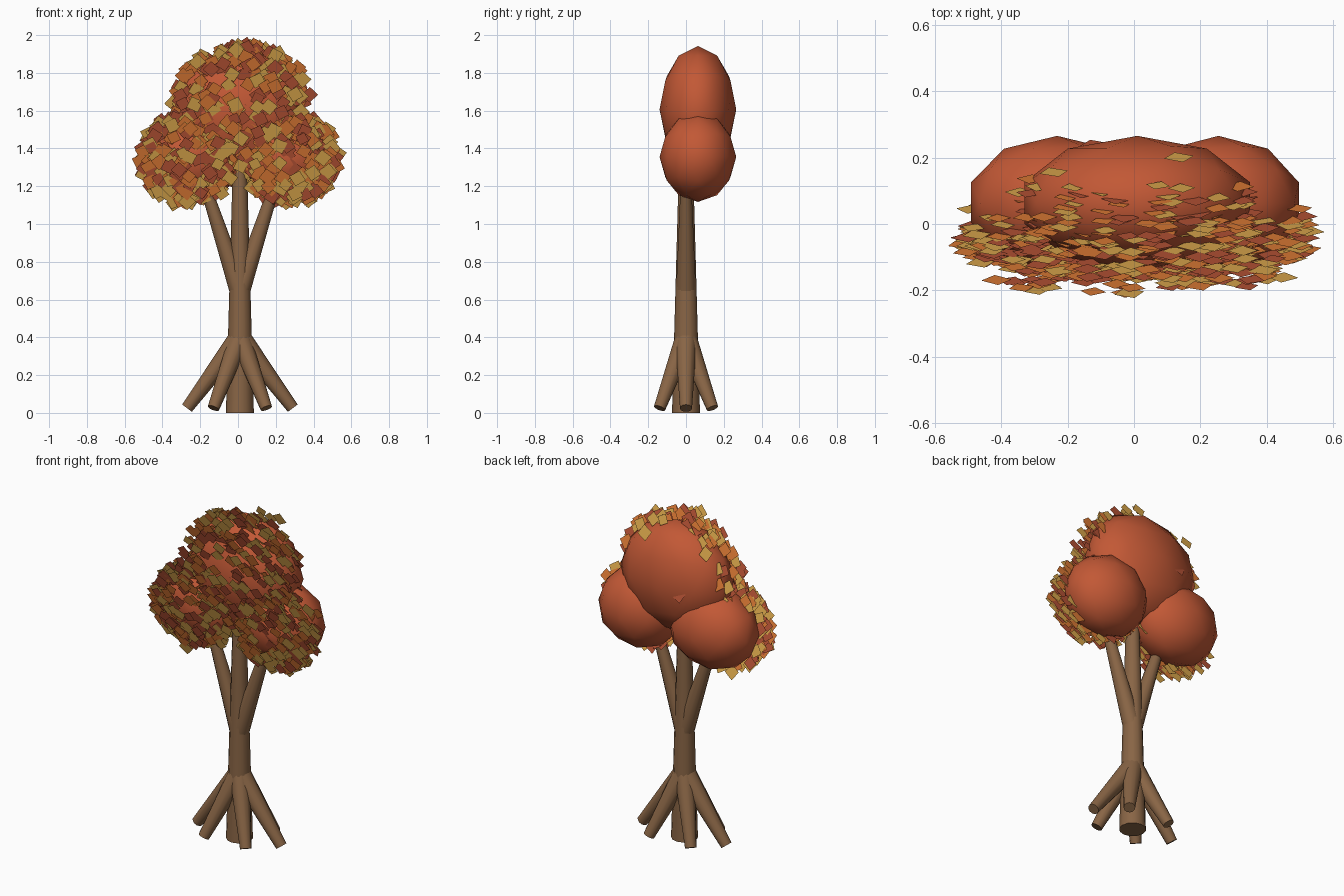
import bpy, bmesh, math, random
from mathutils import Vector, Matrix

if "Cube" in bpy.data.objects:
    bpy.data.objects.remove(bpy.data.objects["Cube"])

random.seed(11)


def material(name, rgb):
    m = bpy.data.materials.new(name)
    m.diffuse_color = (*rgb, 1.0)
    m.use_nodes = True
    m.node_tree.nodes["Principled BSDF"].inputs["Base Color"].default_value = m.diffuse_color
    return m


bark = material("bark brown", (0.250, 0.130, 0.060))
foliage = material("foliage red", (0.540, 0.098, 0.036))
leaf_mats = [
    material("leaf gold", (0.730, 0.400, 0.075)),
    material("leaf orange", (0.740, 0.200, 0.036)),
    material("leaf rust", (0.480, 0.088, 0.036)),
]


def finish(name, mat):
    ob = bpy.context.object
    ob.name = name
    ob.data.materials.append(mat)
    bpy.ops.object.shade_smooth_by_angle(angle=math.radians(40))
    return ob


def limb(name, start, end, r1, r2):
    """Tapered cylinder between two points."""
    a, b = Vector(start), Vector(end)
    bpy.ops.mesh.primitive_cone_add(vertices=12, radius1=r1, radius2=r2,
                                    depth=(b - a).length, location=(a + b) / 2)
    bpy.context.object.rotation_euler = (b - a).to_track_quat('Z', 'Y').to_euler()
    return finish(name, bark)


def blob(name, centre, radii):
    """Faceted ellipsoid of foliage."""
    bpy.ops.mesh.primitive_ico_sphere_add(subdivisions=2, radius=1, location=centre)
    bpy.context.object.scale = radii
    bpy.ops.object.transform_apply(location=False, rotation=False, scale=True)
    return finish(name, foliage)


def leaf_cluster(name, count, centre, radii, rim_range, depth_range, drift, back=0.0):
    """Square leaves, all tipped forward, scattered over the front half of a shell."""
    bm = bmesh.new()
    tilt = Matrix.Rotation(math.radians(19), 3, 'X')
    for _ in range(count):
        ang = random.uniform(0, math.tau)
        depth = random.random()                  # 0 at the rim, 1 at the front
        rim = math.sqrt(1 - depth * depth) * random.uniform(*rim_range)
        toward = 1 if random.random() < back else -1
        pos = Vector(centre) + Vector((
            radii[0] * rim * math.cos(ang),
            toward * radii[1] * depth * random.uniform(*depth_range)
            + random.uniform(*drift) * (1 - 0.7 * depth),
            radii[2] * rim * math.sin(ang)))
        half = random.uniform(0.037, 0.048)
        spin = random.uniform(-0.35, 0.35)
        verts = []
        for k in range(4):
            t = spin + k * math.pi / 2
            verts.append(bm.verts.new(
                pos + tilt @ Vector((half * math.cos(t), 0, half * math.sin(t)))))
        bm.faces.new(verts).material_index = random.randrange(3)
    me = bpy.data.meshes.new(name)
    bm.to_mesh(me)
    bm.free()
    for m in leaf_mats:
        me.materials.append(m)
    bpy.context.collection.objects.link(bpy.data.objects.new(name, me))


# Trunk and two forked branches
X = 0.01
limb("trunk", (X, 0, 0), (X, 0, 1.30), 0.074, 0.038)
for side, label in ((-1, "left"), (1, "right")):
    limb(f"branch_{label}", (X, 0, 0.64), (X + side * 0.19, 0, 1.22), 0.053, 0.028)

# Six splayed roots
for i, (x, y) in enumerate([(-0.28, 0), (0.28, 0), (-0.14, -0.14),
                            (0.14, -0.14), (-0.14, 0.14), (0.14, 0.14)]):
    limb(f"root_{i + 1}", (X, 0, 0.40), (X + x, y, 0.025), 0.058, 0.032)

# Foliage masses
blob("crown_top", (X, 0.063, 1.607), (0.358, 0.203, 0.335))
blob("crown_left", (-0.232, 0.063, 1.355), (0.273, 0.203, 0.238))
blob("crown_right", (0.255, 0.063, 1.355), (0.255, 0.203, 0.238))

# Loose leaves around the front of the crown
leaf_cluster("leaves_top", 430, (0.02, 0.03, 1.605), (0.36, 0.235, 0.355),
             (0.86, 1.04), (0.45, 1.1), (-0.08, 0.13), 0.06)
leaf_cluster("leaves_left", 270, (-0.262, 0.0, 1.35), (0.255, 0.165, 0.245),
             (0.90, 1.04), (0.6, 1.2), (-0.07, 0.07))
leaf_cluster("leaves_right", 270, (0.275, 0.0, 1.35), (0.248, 0.165, 0.245),
             (0.90, 1.04), (0.6, 1.2), (-0.07, 0.07))
